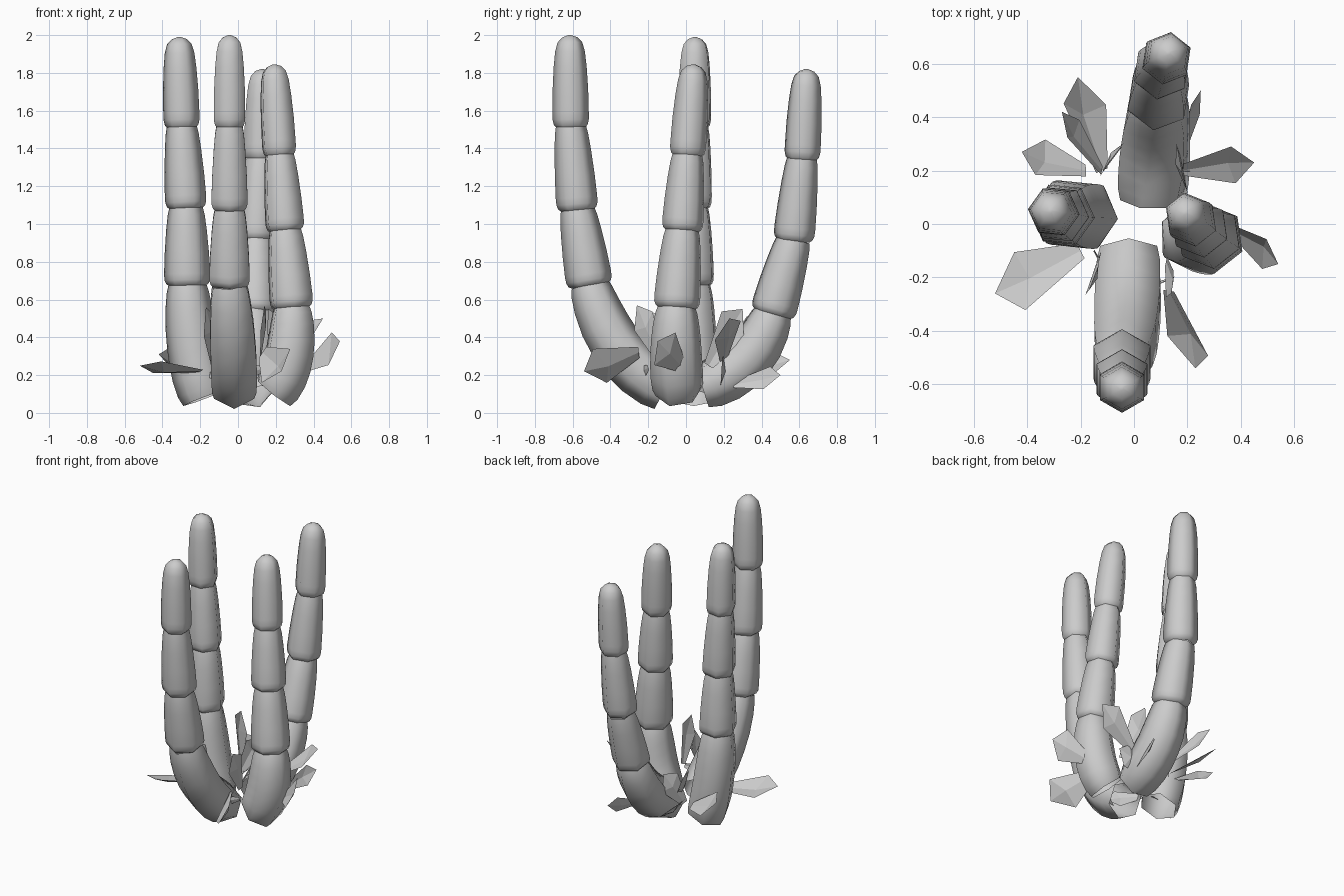
import bpy, bmesh, math
from mathutils import Vector as V, Matrix

if "Cube" in bpy.data.objects:
    bpy.data.objects.remove(bpy.data.objects["Cube"])

SIDES = 6


def finish(bm, name, smooth):
    bmesh.ops.recalc_face_normals(bm, faces=bm.faces)
    for f in bm.faces:
        f.smooth = smooth
    me = bpy.data.meshes.new(name)
    bm.to_mesh(me)
    bm.free()
    ob = bpy.data.objects.new(name, me)
    bpy.context.collection.objects.link(ob)


def segment(name, p0, p1, p2, out, radius, profile, cap):
    """Six-sided skin along a quadratic curve; one corner points outward."""
    bm = bmesh.new()
    rings = []
    for t, k in profile:
        c = p0 * (1 - t) ** 2 + p1 * 2 * t * (1 - t) + p2 * t * t
        tan = ((p1 - p0) * (1 - t) + (p2 - p1) * t).normalized()
        u = (out - tan * out.dot(tan)).normalized()
        v = tan.cross(u)
        rings.append([bm.verts.new(c + radius * k * (u * math.cos(a) + v * math.sin(a)))
                      for a in (2 * math.pi * i / SIDES for i in range(SIDES))])
    for a, b in zip(rings, rings[1:]):
        for i in range(SIDES):
            j = (i + 1) % SIDES
            bm.faces.new((a[i], a[j], b[j], b[i]))
    if cap:
        bm.faces.new(rings[-1])
    finish(bm, name, True)


# Profiles: position along the segment, radius factor
BASE = [(0, .88), (.1, .97), (.25, 1), (.4, 1), (.55, .98), (.7, .95), (.85, .88), (.95, .8), (1, .72)]
JOINT = [(-.02, .78), (.01, .92), (.06, .99), (.14, 1), (.4, .96), (.7, .88), (.9, .8), (1, .72)]
TIP = [(-.02, .8), (.01, .93), (.07, 1), (.15, 1), (.4, .98), (.65, .91), (.82, .82), (.92, .68), (.975, .42), (1, .08)]

# Stalks: outward direction, base, bend control, three joints, tip
stalks = {
    "front": ((0, -1, 0), (-.02, -.11, .13), (-.02, -.40, .28), (-.045, -.51, .68),
              (-.045, -.575, 1.08), (-.045, -.61, 1.52), (-.045, -.615, 2.0)),
    "back": ((.15, 1, 0), (.07, .09, .14), (.08, .36, .22), (.09, .46, .53),
             (.10, .57, .92), (.12, .615, 1.35), (.13, .64, 1.82)),
    "left": ((-1, .1, 0), (-.175, .03, .08), (-.25, .04, .28), (-.268, .035, .68),
             (-.275, .035, 1.09), (-.298, .045, 1.52), (-.312, .048, 1.99)),
    "right": ((1, -.4, 0), (.19, -.04, .11), (.30, -.06, .25), (.285, -.05, .56),
              (.25, -.02, .97), (.22, .008, 1.37), (.19, .042, 1.845)),
}
for side, pts in stalks.items():
    out, base, ctl, *joints = [V(p) for p in pts]
    segment(side + "_stalk_base", base, ctl, joints[0], out, .14, BASE, False)
    for n, r in enumerate((.123, .11, .096)):
        a, b = joints[n], joints[n + 1]
        last = n == 2
        segment(f"{side}_stalk_joint_{n + 1}", a, (a + b) / 2, b, out, r,
                TIP if last else JOINT, last)


def leaf(n, base, tip, width, roll):
    """Lightly folded angular leaf; roll turns it about its own axis."""
    base, tip = V(base), V(tip)
    d = tip - base
    side = Matrix.Rotation(math.radians(roll), 3, d.normalized()) @ d.cross(V((0, 0, 1))).normalized()
    fold = d.cross(side).normalized() * width * .12
    bm = bmesh.new()
    ridge = [bm.verts.new(base + d * t + fold * k) for t, k in ((0, 0), (.6, 1), (1, 0))]
    for s, w, t in ((1, .5, .62), (-1, .5, .8)):
        edge = [bm.verts.new(base + side * s * width * .15),
                bm.verts.new(base + d * t + side * s * width * w)]
        bm.faces.new((ridge[0], edge[0], edge[1], ridge[1]))
        bm.faces.new((ridge[1], edge[1], ridge[2]))
    finish(bm, f"leaf_{n}", False)


# Leaves around the foot: base, tip, width, roll
outer = [
    ((-.12, .20, .22), (-.21, .55, .28), .20, 40),
    ((-.18, .20, .20), (-.42, .27, .31), .18, 40),
    ((-.20, -.10, .22), (-.52, -.26, .25), .22, 15),
    ((.13, -.25, .32), (.23, -.54, .22), .24, 60),
    ((.36, -.02, .24), (.54, -.15, .38), .20, 60),
    ((.18, .20, .28), (.45, .23, .50), .16, 30),
    ((-.12, .20, .30), (-.27, .42, .50), .15, 60),
    ((.18, .25, .15), (.25, .50, .20), .12, 70),
]
inner = [
    ((-.12, .19, .20), (-.04, .30, .42), .15, 88),
    ((.07, .19, .16), (.28, .19, .26), .16, 85),
    ((.20, .12, .25), (.16, .30, .55), .18, 88),
    ((-.15, -.10, .20), (-.03, -.30, .22), .10, 80),
    ((.15, -.20, .24), (-.07, -.28, .18), .10, 80),
    ((-.13, -.12, .24), (-.17, -.25, .56), .15, 85),
    ((.12, -.14, .28), (.14, -.26, .57), .13, 70),
]
for n, args in enumerate(outer + inner):
    leaf(n + 1, *args)
